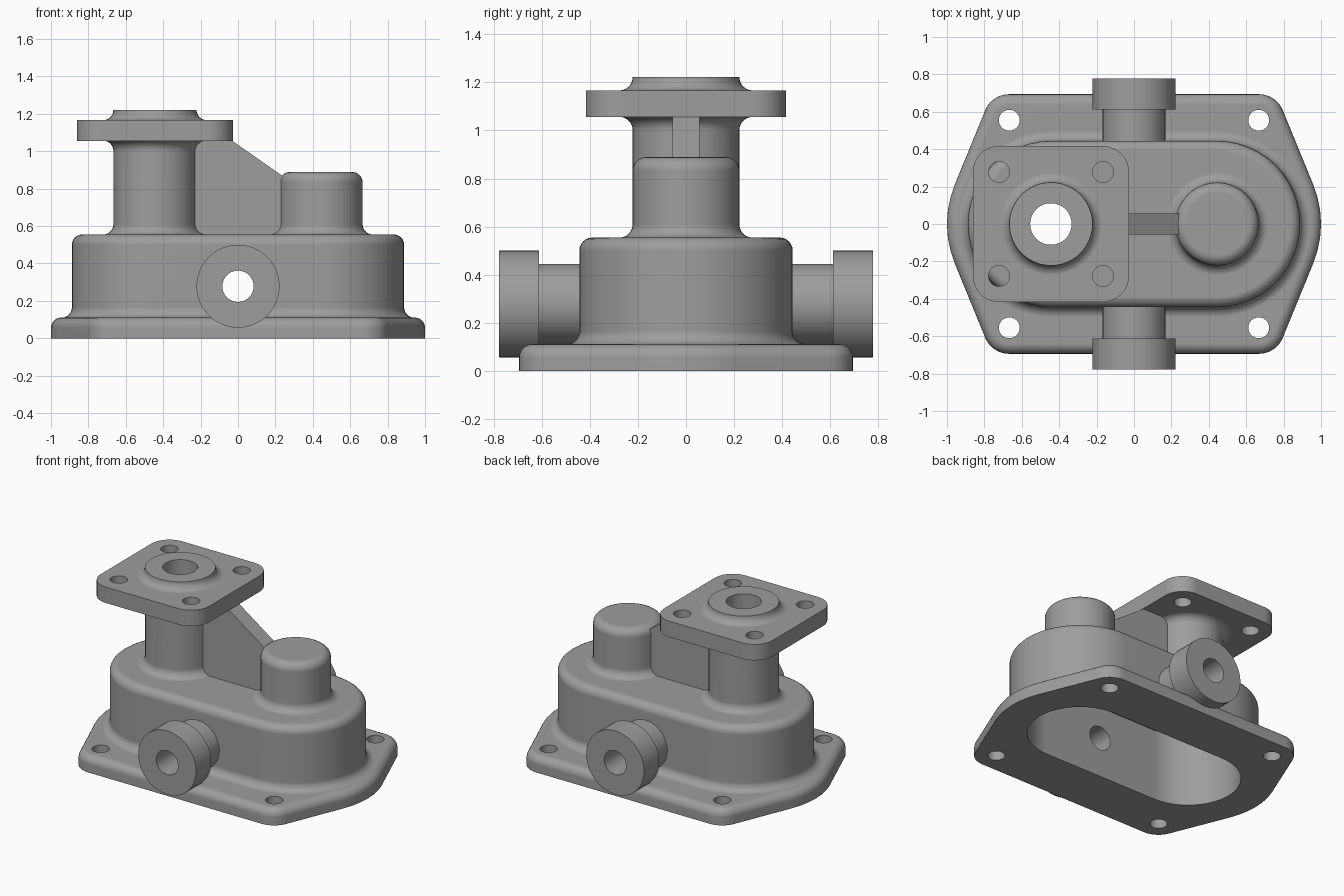
import bpy, bmesh
from math import sin, cos, pi, radians
from mathutils import Matrix, Vector

if "Cube" in bpy.data.objects:
    bpy.data.objects.remove(bpy.data.objects["Cube"])

SEG = 24   # points per half turn
F = 0.055  # fillet radius


def arc_points(arcs, offset):
    """Outline made from arcs (cx, cy, radius, start, end in degrees), grown by offset."""
    pts = []
    for cx, cy, r, a0, a1 in arcs:
        n = max(6, round(SEG * (a1 - a0) / 180))
        for i in range(n + 1):
            a = radians(a0 + (a1 - a0) * i / n)
            pts.append((cx + (r + offset) * cos(a), cy + (r + offset) * sin(a)))
    return pts


def bend(z, out, up, n=6):
    """Quarter-round layers (offset, z), lowest first, touching height z."""
    steps = [(out * F * (1 - cos(t)), z + up * F * (sin(t) - 1))
             for t in [pi / 2 * i / n for i in range(n + 1)]]
    return sorted(steps, key=lambda p: p[1])


def foot(z):   # concave, flares out below
    return bend(z, 1, -1)


def neck(z):   # concave, flares out above
    return bend(z, 1, 1)


def crown(z):  # convex top edge
    return bend(z, -1, 1)


def finish(name, bm):
    bmesh.ops.recalc_face_normals(bm, faces=bm.faces)
    me = bpy.data.meshes.new(name)
    bm.to_mesh(me)
    bm.free()
    ob = bpy.data.objects.new(name, me)
    bpy.context.collection.objects.link(ob)
    return ob


def stack(name, arcs, layers, matrix=Matrix()):
    """Solid lofted through copies of one outline, each layer = (offset, z)."""
    bm = bmesh.new()
    rings = [[bm.verts.new((x, y, z)) for x, y in arc_points(arcs, off)] for off, z in layers]
    n = len(rings[0])
    for lo, hi in zip(rings, rings[1:]):
        for i in range(n):
            j = (i + 1) % n
            bm.faces.new((lo[i], lo[j], hi[j], hi[i]))
    bm.faces.new(rings[0][::-1])
    bm.faces.new(rings[-1])
    bmesh.ops.remove_doubles(bm, verts=bm.verts, dist=1e-5)
    bm.transform(matrix)
    return finish(name, bm)


def circle(x, y, r):
    return [(x, y, r, 0, 180), (x, y, r, 180, 360)]


def stadium(half, r):
    return [(half, 0, r, -90, 90), (-half, 0, r, 90, 270)]


def combine(target, tool, operation):
    mod = target.modifiers.new(tool.name, 'BOOLEAN')
    mod.operation, mod.solver, mod.object = operation, 'EXACT', tool
    bpy.context.view_layer.objects.active = target
    bpy.ops.object.modifier_apply(modifier=mod.name)
    bpy.data.objects.remove(tool)


# base plate: wide end arcs blended to four small corner arcs
T, PX, PY, PR = 22.4, 0.667, 0.555, 0.139
plate = [(0.444, 0, 0.556, -T, T), (PX, PY, PR, T, 90),
         (-PX, PY, PR, 90, 180 - T), (-0.444, 0, 0.556, 180 - T, 180 + T),
         (-PX, -PY, PR, 180 + T, 270), (PX, -PY, PR, 270, 360 - T)]
housing = stack("housing", plate, [(0, 0)] + crown(0.111))

# long rounded body
parts = [stack("body", stadium(0.444, 0.444),
               [(F, 0.05)] + foot(0.1105) + crown(0.555))]

# column running up through the flange to a raised rim
parts.append(stack("column", circle(-0.444, 0, 0.222),
                   [(F, 0.53)] + foot(0.5545) + neck(1.0565) + foot(1.1665)))

# square top flange, corners concentric with its bolt holes
R, H = 0.139, 0.278
corners = [(-0.444 + sx * H, sy * H, R, a, a + 90)
           for sx, sy, a in ((1, 1, 0), (-1, 1, 90), (-1, -1, 180), (1, -1, 270))]
parts.append(stack("top_flange", corners, [(0, 1.056), (0, 1.167)]))

# short round boss
parts.append(stack("boss", circle(0.444, 0, 0.222),
                   [(F, 0.53)] + foot(0.5545) + crown(0.889)))

# sloped rib between column and boss
bm = bmesh.new()
face = bm.faces.new([bm.verts.new((x, -0.056, z)) for x, z in
                     ((-0.4, 0.53), (0.3, 0.53), (0.3, 0.825), (-0.1, 1.104), (-0.4, 1.104))])
ext = bmesh.ops.extrude_face_region(bm, geom=[face])
bmesh.ops.translate(bm, vec=(0, 0.112, 0),
                    verts=[v for v in ext['geom'] if isinstance(v, bmesh.types.BMVert)])
parts.append(finish("rib", bm))

# side ports, front and back
lift = Matrix.Translation(Vector((0, 0, 0.278)))
for name, a in (("front_port", 90), ("back_port", -90)):
    parts.append(stack(name, circle(0, 0, 0.1675),
                       [(0, 0.4), (0, 0.611), (0.0545, 0.611), (0.0545, 0.778)],
                       lift @ Matrix.Rotation(radians(a), 4, 'X')))

# cavity, bores and bolt holes
cuts = [stack("cavity", stadium(0.444, 0.333), [(0, -0.1), (0, 0.5)]),
        stack("column_bore", circle(-0.444, 0, 0.111), [(0, 0.4), (0, 1.3)]),
        stack("port_bore", circle(0, 0, 0.0835), [(0, -1), (0, 1)],
              lift @ Matrix.Rotation(radians(90), 4, 'X'))]
for sx in (-1, 1):
    for sy in (-1, 1):
        cuts.append(stack("base_hole", circle(sx * PX, sy * PY, 0.0555),
                          [(0, -0.1), (0, 0.2)]))
        cuts.append(stack("flange_hole", circle(-0.444 + sx * H, sy * H, 0.0555),
                          [(0, 1.0), (0, 1.2)]))

for p in parts:
    combine(housing, p, 'UNION')
for c in cuts:
    combine(housing, c, 'DIFFERENCE')

# dark grey casting
grey = bpy.data.materials.new("dark_grey")
grey.diffuse_color = (0.34, 0.34, 0.34, 1)
grey.use_nodes = True
grey.node_tree.nodes["Principled BSDF"].inputs["Base Color"].default_value = grey.diffuse_color
housing.data.materials.clear()
housing.data.materials.append(grey)

# smooth shading with crisp edges
bpy.ops.object.select_all(action='DESELECT')
housing.select_set(True)
bpy.context.view_layer.objects.active = housing
bpy.ops.object.shade_smooth_by_angle(angle=radians(30))
wn = housing.modifiers.new("even_shading", 'WEIGHTED_NORMAL')
wn.keep_sharp = True
